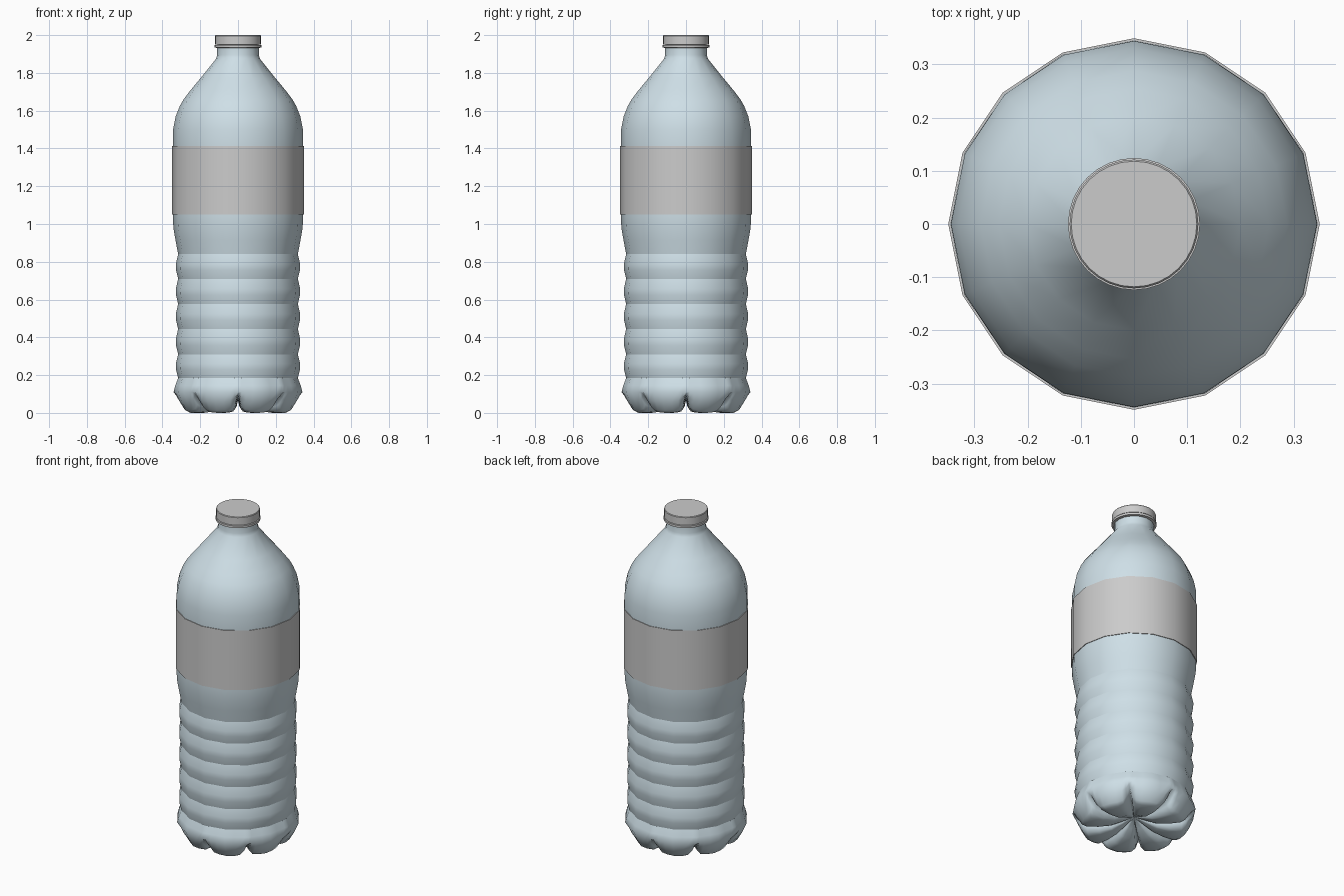
import bpy, bmesh
from math import sin, cos, pi

if "Cube" in bpy.data.objects:
    bpy.data.objects.remove(bpy.data.objects["Cube"])


def material(name, colour):
    m = bpy.data.materials.new(name)
    m.diffuse_color = colour
    m.use_nodes = True
    m.node_tree.nodes["Principled BSDF"].inputs["Base Color"].default_value = m.diffuse_color
    return m


def finish(bm, name, mat=None, flip=False):
    bmesh.ops.remove_doubles(bm, verts=bm.verts, dist=1e-5)
    if flip:
        bmesh.ops.reverse_faces(bm, faces=bm.faces)
    for f in bm.faces:
        f.smooth = True
    me = bpy.data.meshes.new(name)
    bm.to_mesh(me)
    bm.free()
    ob = bpy.data.objects.new(name, me)
    bpy.context.collection.objects.link(ob)
    if mat:
        me.materials.append(mat)
    return ob


def bridge(bm, rings, sharp=()):
    # Rings run from bottom to top, faces point outward
    n = len(rings[0])
    for a, b in zip(rings, rings[1:]):
        for i in range(n):
            j = (i + 1) % n
            bm.faces.new((a[i], a[j], b[j], b[i]))
    for k in sharp:
        for i in range(n):
            e = bm.edges.get((rings[k][i], rings[k][(i + 1) % n]))
            if e:
                e.smooth = False


def lathe(name, profile, sides, mat=None, sharp=(), cap_top=False):
    bm = bmesh.new()
    rings = [[bm.verts.new((r * cos(2 * pi * i / sides), r * sin(2 * pi * i / sides), z))
              for i in range(sides)] for r, z in profile]
    bridge(bm, rings)
    if cap_top:
        bm.faces.new(rings[-1])
    for k in sharp:
        for i in range(sides):
            bm.edges.get((rings[k][i], rings[k][(i + 1) % sides])).smooth = False
    return finish(bm, name, mat)


plastic = material("pale_blue_plastic", (0.62, 0.74, 0.80, 1))

# Body: creased grooves with soft ridges between, then waist, wall, shoulder and neck
grooves = [0.185, 0.31, 0.444, 0.577, 0.71, 0.84]
profile, creases = [], []
for k, z in enumerate(grooves):
    creases.append(len(profile))
    profile.append((0.317, z))
    if k < len(grooves) - 1:
        h = grooves[k + 1] - z
        profile += [(0.328, z + 0.35 * h), (0.329, z + 0.6 * h)]
profile += [(0.331, 0.915), (0.342, 0.98), (0.345, 1.04), (0.345, 1.42), (0.344, 1.50),
            (0.330, 1.57), (0.308, 1.625), (0.288, 1.66), (0.254, 1.705), (0.20, 1.77),
            (0.116, 1.875), (0.110, 1.895), (0.110, 1.94)]
lathe("bottle_body", profile, 16, plastic, creases)

# Base: eight feet with narrow radial valleys between them
foot = [(0.317, 0.185), (0.332, 0.145), (0.341, 0.11), (0.320, 0.06), (0.292, 0.012),
        (0.268, 0.0), (0.20, 0.0), (0.13, 0.012), (0.07, 0.04), (0.03, 0.06), (0.004, 0.065)]
valley = [(0.317, 0.185), (0.332, 0.145), (0.341, 0.11), (0.318, 0.102), (0.288, 0.096),
          (0.262, 0.09), (0.20, 0.08), (0.13, 0.073), (0.07, 0.068), (0.03, 0.065), (0.004, 0.065)]
across = [0, 0.62, 0.9, 0.98, 1, 0.98, 0.9, 0.62]
step = [0, 3.2, 7.5, 14, 22.5, 31, 37.5, 41.8]
bm = bmesh.new()
rings = []
for (fr, fz), (vr, vz) in zip(foot, valley):
    ring = []
    for i in range(64):
        w = across[i % 8]
        t = (i // 8 * 45 + step[i % 8]) * pi / 180
        # follow the sixteen-sided outline of the body
        flat = cos(pi / 16) / cos(t % (pi / 8) - pi / 16)
        r = (vr + (fr - vr) * w) * flat
        ring.append(bm.verts.new((r * cos(t), r * sin(t), vz + (fz - vz) * w)))
    rings.append(ring)
rings.reverse()
bridge(bm, rings)
bm.faces.new(list(reversed(rings[0])))
finish(bm, "footed_base", plastic)

# Label sleeve
lathe("label", [(0.345, 1.05), (0.349, 1.05), (0.349, 1.412), (0.345, 1.412)], 16, sharp=(1, 2))

# Cap and the tamper ring beneath it
lathe("cap", [(0.108, 1.951), (0.121, 1.951), (0.121, 1.996), (0.118, 2.0)], 32,
      sharp=(1, 2, 3), cap_top=True)
lathe("tamper_ring", [(0.108, 1.932), (0.124, 1.934), (0.124, 1.947), (0.108, 1.949)], 32, sharp=(1, 2))
